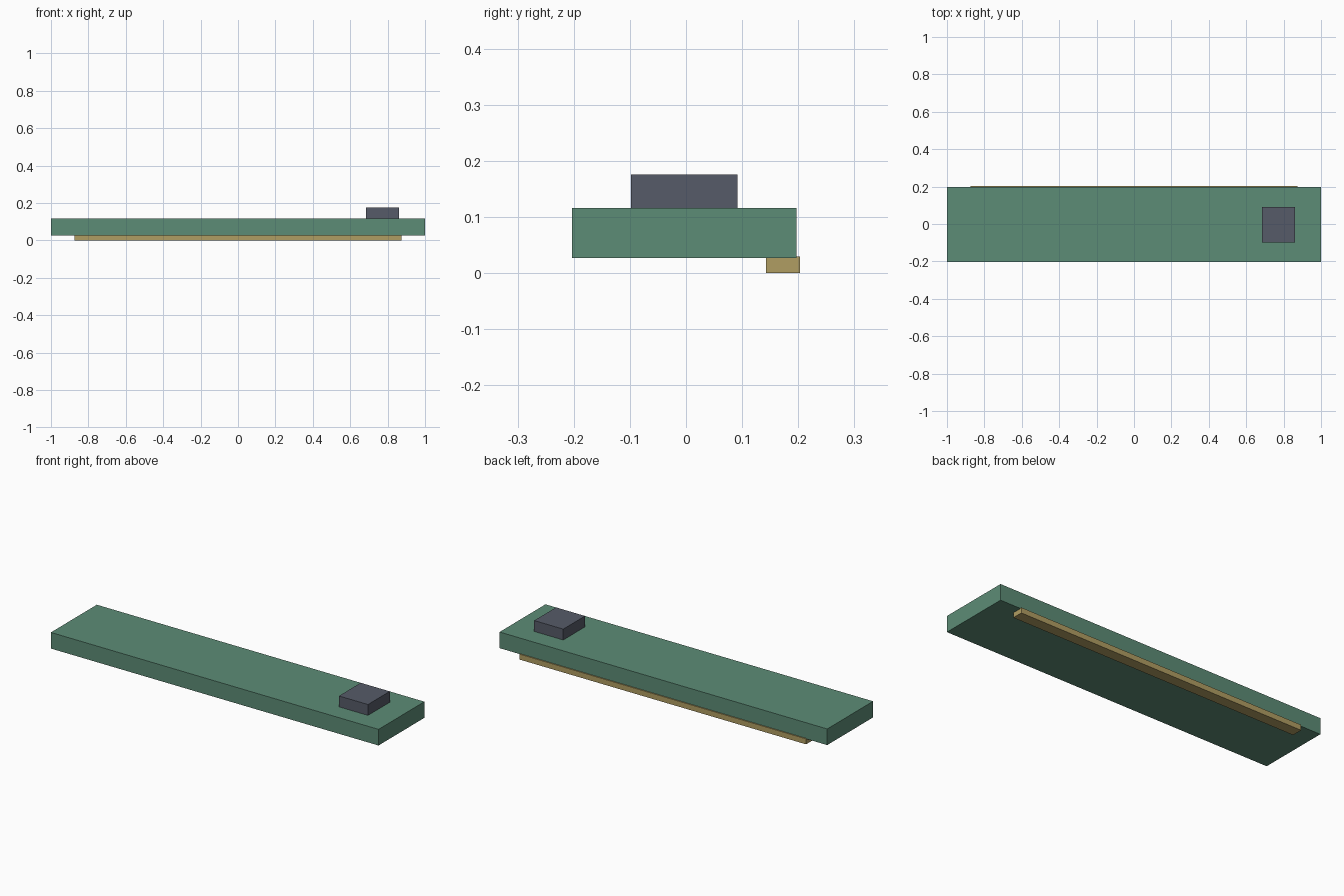
import bpy
from mathutils import Vector

cube = bpy.data.objects.get("Cube")
if cube:
    bpy.data.objects.remove(cube, do_unlink=True)


def material(name, rgb):
    mat = bpy.data.materials.new(name)
    mat.use_nodes = True
    color = (*rgb, 1.0)
    mat.diffuse_color = color
    mat.node_tree.nodes["Principled BSDF"].inputs["Base Color"].default_value = color
    return mat


def box(name, low, high, mat):
    """Flat-sided box spanning two opposite corners."""
    low, high = Vector(low), Vector(high)
    bpy.ops.mesh.primitive_cube_add(size=1, location=(low + high) / 2)
    obj = bpy.context.object
    obj.name = name
    for v in obj.data.vertices:
        v.co *= high - low
    obj.data.materials.append(mat)
    return obj


green = material("muted green", (0.108, 0.262, 0.181))
slate = material("slate grey", (0.093, 0.105, 0.138))
gold = material("dull gold", (0.434, 0.337, 0.122))

# Long slab
box("board", (-1, -0.203, 0.027), (1, 0.197, 0.116), green)
# Raised block near the left end
box("top_block", (0.685, -0.098, 0.116), (0.862, 0.092, 0.176), slate)
# Strip under the back edge, standing slightly proud of it
box("contact_strip", (-0.875, 0.143, 0), (0.875, 0.203, 0.03), gold)
